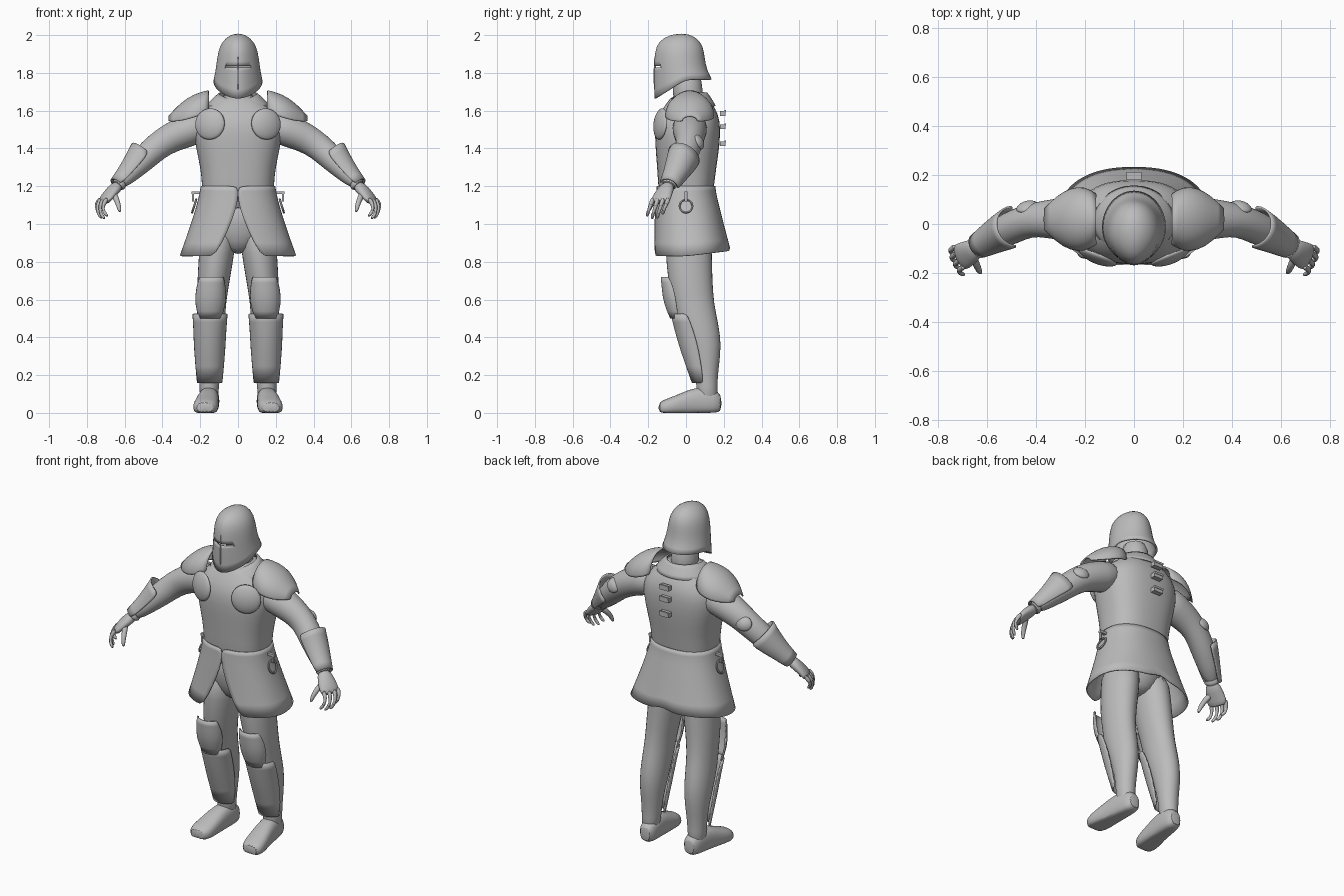
import bpy, bmesh, math
from mathutils import Vector

if "Cube" in bpy.data.objects:
    bpy.data.objects.remove(bpy.data.objects["Cube"])

steel = bpy.data.materials.new("steel_grey")
steel.diffuse_color = (0.5, 0.5, 0.5, 1)
steel.use_nodes = True
steel.node_tree.nodes["Principled BSDF"].inputs["Base Color"].default_value = steel.diffuse_color
X, Y, Z = Vector((1, 0, 0)), Vector((0, 1, 0)), Vector((0, 0, 1))


def finish(name, bm, mirror, thick, subdiv):
    bmesh.ops.recalc_face_normals(bm, faces=bm.faces)
    me = bpy.data.meshes.new(name)
    bm.to_mesh(me)
    bm.free()
    me.materials.append(steel)
    ob = bpy.data.objects.new(name, me)
    bpy.context.collection.objects.link(ob)
    if subdiv:
        m = ob.modifiers.new("smooth", 'SUBSURF')
        m.levels = m.render_levels = subdiv
    if thick:
        m = ob.modifiers.new("plate", 'SOLIDIFY')
        m.thickness, m.offset = thick, 0
    if mirror:
        ob.modifiers.new("mirror", 'MIRROR')
    bpy.ops.object.select_all(action='DESELECT')
    ob.select_set(True)
    bpy.context.view_layer.objects.active = ob
    bpy.ops.object.shade_smooth_by_angle(angle=math.radians(50))
    return ob


def loft(name, secs, frame=None, seg=16, arc=None, n=2.0, warp=None,
         mirror=False, thick=0, caps=(True, True), gaps=None, subdiv=1):
    """Skin rings (x, y, z, ru, rv); without a frame, rings follow the path."""
    bm = bmesh.new()
    rings = []
    cs = [Vector(s[:3]) for s in secs]
    for i, s in enumerate(secs):
        if frame:
            u, v = frame
        else:
            d = (cs[min(i + 1, len(cs) - 1)] - cs[max(i - 1, 0)]).normalized()
            u = d.cross(Z).normalized()
            v = u.cross(d)
        a0, a1 = arc or (0, 360)
        if gaps:
            a0, a1 = a0 + gaps[i], a1 - gaps[i]
        ring = []
        for k in range(seg + 1 if arc else seg):
            a = math.radians(a0 + (a1 - a0) * k / seg)
            c, t = math.cos(a), math.sin(a)
            p = cs[i] + u * s[3] * math.copysign(abs(c) ** (2 / n), c) \
                + v * s[4] * math.copysign(abs(t) ** (2 / n), t)
            ring.append(bm.verts.new(warp(p) if warp else p))
        rings.append(ring)
    for a, b in zip(rings, rings[1:]):
        m = len(a)
        for k in range(m - 1 if arc else m):
            bm.faces.new((a[k], a[(k + 1) % m], b[(k + 1) % m], b[k]))
    if not arc:
        for flag, r in zip(caps, (rings[0], rings[-1])):
            if flag:
                bm.faces.new(r)
    return finish(name, bm, mirror, thick, subdiv)


def dome(name, centre, normal, w, h, depth):
    """Shallow oval plate facing along the normal."""
    nrm = Vector(normal).normalized()
    u = Z.cross(nrm).normalized()
    v = nrm.cross(u)
    secs = [(*(Vector(centre) + nrm * depth * t), w * r, h * r)
            for t, r in ((-0.6, 1), (0, 0.97), (0.5, 0.75), (0.9, 0.4), (1, 0.1))]
    return loft(name, secs, (u, v), mirror=True)


def box(name, centre, size, mirror=False):
    bm = bmesh.new()
    bmesh.ops.create_cube(bm, size=1)
    for vert in bm.verts:
        vert.co = Vector(centre) + Vector([c * s for c, s in zip(vert.co, size)])
    return finish(name, bm, mirror, 0, 0)


XY, XZ = (X, Y), (X, Z)

# Torso and neck
loft("torso", [(0, 0, 1.05, .19, .135), (0, 0, 1.2, .19, .148), (0, .004, 1.3, .2, .158),
               (0, .008, 1.42, .228, .172), (0, .008, 1.51, .24, .175), (0, .014, 1.58, .215, .16),
               (0, .018, 1.64, .15, .12), (0, .015, 1.69, .085, .085)], XY, 24, n=2.5)
loft("neck", [(0, .015, 1.62, .085, .085), (0, .01, 1.7, .075, .08), (0, 0, 1.82, .07, .08)], XY)


# Collar dips to a point at the front
def collar_dip(p):
    return Vector((p.x, p.y, p.z - max(0, .05 - p.y) * .4 * (1 - min(1, abs(p.x) / .16))))


loft("collar", [(0, .01, 1.625, .165, .145), (0, .01, 1.66, .14, .125), (0, .01, 1.695, .1, .1)],
     XY, 24, warp=collar_dip, thick=.008, caps=(False, False))

# Helmet: ridged face, dropped chin, flared nape
def helmet_shape(p):
    f = max(0, (-.03 - p.y) / .135)
    drop = max(0, min(1, (1.9 - p.z) / .13)) * max(0, -.0 - p.y) * .62
    return Vector((p.x * (1 - .22 * f * f), p.y, p.z - drop))


helmet = loft("helmet", [(0, -.015, 1.765, .127, .148), (0, -.03, 1.82, .115, .135),
                         (0, -.035, 1.88, .107, .13), (0, -.035, 1.94, .095, .122),
                         (0, -.032, 1.982, .063, .088), (0, -.025, 2.003, .02, .03)],
              XY, 24, warp=helmet_shape, thick=.01, caps=(False, True))
slit = box("eye_slit_cutter", (0, -.17, 1.832), (.13, .1, .009))
slit.hide_render = slit.hide_viewport = True
slit.display_type = 'WIRE'
cut = helmet.modifiers.new("eye_slit", 'BOOLEAN')
cut.operation, cut.object = 'DIFFERENCE', slit
loft("face_ridge", [(0, -.163, 1.69, .004, .008), (0, -.166, 1.8, .004, .007),
                    (0, -.163, 1.9, .004, .006)], XY, 8)

# Hips and split skirt
loft("hips", [(0, .01, 1.15, .18, .13), (0, .01, 1.0, .19, .13), (0, .015, .9, .14, .11),
              (0, .015, .84, .04, .06)], XY)
def skirt_hem(p):
    w = max(0, (1.0 - p.z) / .17)
    notch = .025 * max(0, 1 - abs(p.x) / .05) if p.y > .1 else 0
    return Vector((p.x, p.y, p.z + w * (.12 * max(0, p.y) + notch)))


loft("skirt", [(0, 0, 1.2, .194, .152), (0, .002, 1.15, .203, .156), (0, .008, 1.09, .218, .167),
               (0, .018, .97, .256, .184), (0, .028, .83, .305, .202)], XY, 32, arc=(-90, 270),
     n=2.3, gaps=(0, 0, 1, 9, 20), warp=skirt_hem, thick=.008)

# Legs, feet, knee plates and greaves
loft("leg", [(.1, .01, 1.0, .1, .125), (.113, .015, .84, .095, .125), (.13, .022, .7, .088, .12),
             (.14, .04, .58, .077, .11), (.145, .06, .48, .078, .112), (.148, .095, .36, .074, .096),
             (.15, .11, .24, .06, .064), (.152, .11, .14, .052, .055), (.155, .115, .05, .05, .06)],
     XY, mirror=True)
loft("foot", [(.146, .19, .05, .035, .045), (.148, .15, .06, .052, .068), (.155, .06, .065, .056, .078),
              (.165, -.03, .045, .064, .058), (.173, -.1, .03, .07, .046), (.176, -.148, .025, .05, .032)],
     XZ, mirror=True, n=2.5, warp=lambda p: Vector((p.x, p.y, max(p.z, 0))))
loft("knee_plate", [(.14, -.09, .72, .06, .04), (.143, -.065, .66, .076, .06),
                    (.146, -.05, .58, .08, .066), (.148, -.04, .5, .055, .04)],
     XY, 12, arc=(180, 360), mirror=True, thick=.008)
loft("greave", [(.148, .0, .525, .09, .078), (.149, .03, .44, .083, .088), (.15, .06, .34, .08, .09),
                (.15, .09, .16, .064, .056)], XY, 12, arc=(175, 365), mirror=True, thick=.008)

# Arms, shoulder plates, chest plates, elbow pads and bracers
loft("arm", [(.16, .02, 1.53, .1, .09), (.28, .02, 1.49, .092, .088), (.36, .02, 1.455, .078, .08),
             (.43, .015, 1.41, .068, .074), (.5, -.015, 1.345, .07, .07), (.57, -.05, 1.275, .06, .055),
             (.635, -.09, 1.205, .04, .036)], mirror=True)
loft("shoulder_plate", [(.155, .02, 1.6, .1, .105), (.2, .02, 1.585, .13, .11),
                        (.26, .02, 1.565, .125, .105), (.315, .02, 1.55, .09, .075),
                        (.365, .02, 1.545, .04, .025)], (-Y, Z), 14, arc=(-5, 185),
     mirror=True, thick=.008)
dome("chest_plate", (.15, -.138, 1.53), (.4, -1, .12), .09, .09, .024)
dome("elbow_pad", (.435, .072, 1.435), (.25, 1, .45), .05, .045, .02)
loft("bracer", [(.49, -.01, 1.36, .083, .098), (.535, -.032, 1.31, .075, .078),
                (.585, -.06, 1.258, .062, .058), (.635, -.09, 1.205, .05, .046)],
     seg=12, arc=(15, 215), mirror=True, thick=.008)

# Hands with curled fingers and thumb
loft("cuff", [(.612, -.077, 1.228, .046, .042), (.645, -.096, 1.196, .046, .04)], mirror=True)
loft("palm", [(.63, -.088, 1.21, .035, .032), (.665, -.112, 1.175, .05, .03),
              (.7, -.132, 1.135, .058, .024), (.718, -.14, 1.11, .055, .018)], mirror=True)
for i, (x, y, reach) in enumerate(((.7, -.182, .95), (.716, -.156, 1.08),
                                    (.73, -.128, 1.05), (.735, -.1, .85))):
    loft(f"finger_{i + 1}", [(x - .01, y + .01, 1.14, .014, .014),
                             (x + .017, y - .006, 1.14 - .042 * reach, .013, .014),
                             (x + .013, y - .018, 1.14 - .08 * reach, .012, .012),
                             (x - .012, y - .026, 1.14 - .107 * reach, .008, .008)],
         seg=8, mirror=True)
loft("thumb", [(.662, -.125, 1.165, .02, .02), (.642, -.165, 1.13, .016, .017),
               (.632, -.19, 1.095, .014, .014), (.624, -.2, 1.06, .008, .008)], seg=8, mirror=True)

# Hip rings on pegs
box("hip_peg", (.22, 0, 1.165), (.05, .018, .014), True)
box("hip_strap", (.238, 0, 1.145), (.01, .014, .05), True)
bm = bmesh.new()
pts = []
for i in range(20):
    a = math.tau * i / 20
    pts.append([bm.verts.new((.232 + .006 * math.cos(b) - .35 * (.03 * math.sin(a)),
                              (.034 + .006 * math.sin(b)) * math.cos(a),
                              1.095 + (.034 + .006 * math.sin(b)) * math.sin(a)))
                for b in (math.tau * j / 6 for j in range(6))])
for i in range(20):
    for j in range(6):
        q, r = pts[i], pts[(i + 1) % 20]
        bm.faces.new((q[j], r[j], r[(j + 1) % 6], q[(j + 1) % 6]))
finish("hip_ring", bm, True, 0, 0)

# Three clips down the back
for i, z in enumerate((1.585, 1.515, 1.425)):
    box(f"back_clip_{i + 1}", (0, .195, z), (.06, .03, .026))
    box(f"back_clip_lip_{i + 1}", (0, .208, z + .012), (.06, .01, .012))
